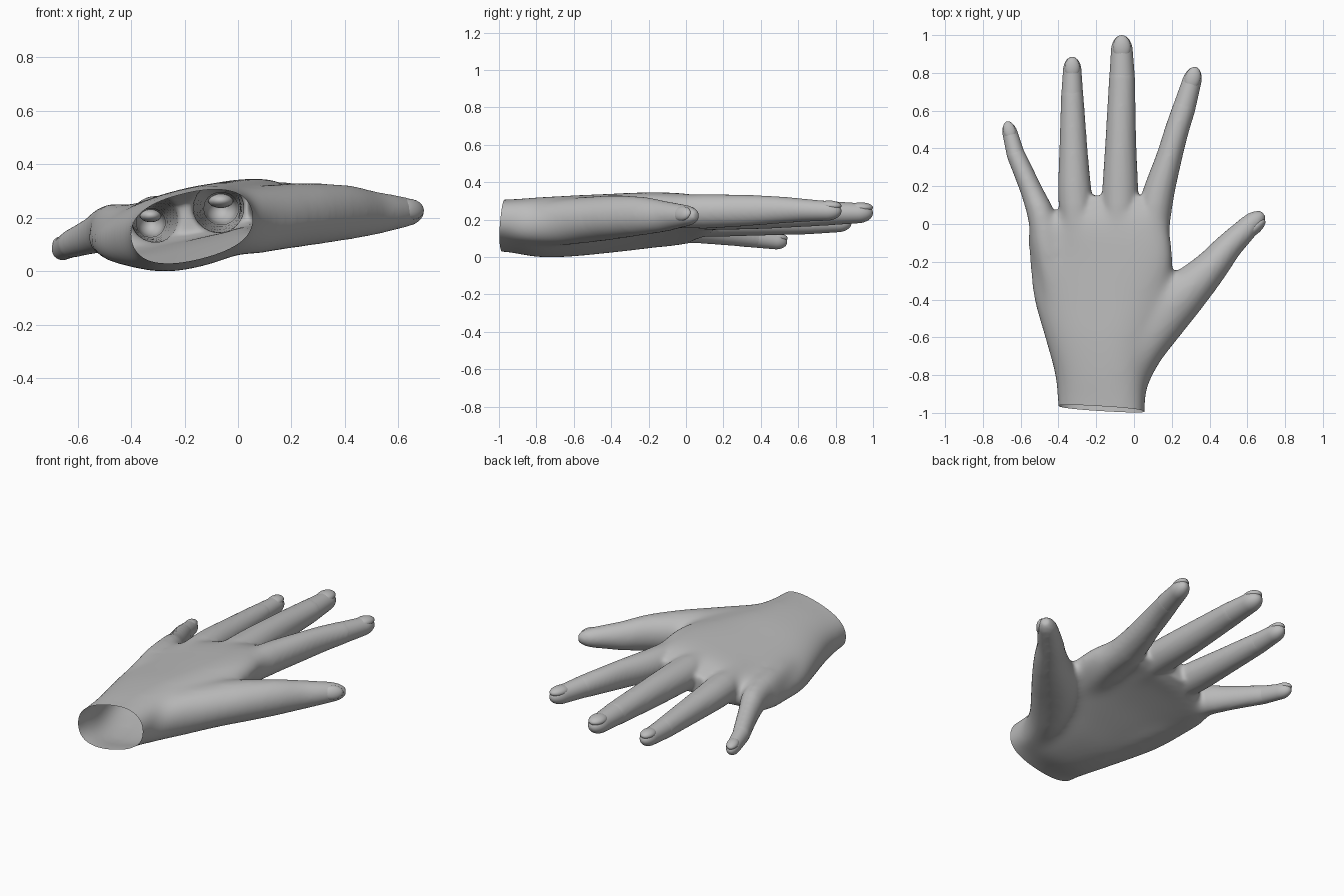
import bpy, bmesh, math
from mathutils import Vector, Matrix

if "Cube" in bpy.data.objects:
    bpy.data.objects.remove(bpy.data.objects["Cube"])

Z = Vector((0, 0, 1))
skin = bpy.data.materials.new("matte_grey")
skin.diffuse_color = (0.5, 0.5, 0.5, 1)
skin.use_nodes = True
skin.node_tree.nodes["Principled BSDF"].inputs["Base Color"].default_value = skin.diffuse_color


def frame(t, roll=0.0):
    """Side and up directions of a cross-section facing along t."""
    s = t.cross(Z).normalized()
    u = s.cross(t).normalized()
    return (s * math.cos(roll) + u * math.sin(roll),
            u * math.cos(roll) - s * math.sin(roll))


def refine(rings, steps=6):
    """Pass a smooth curve through all ring values."""
    rings = [(tuple(r) + (0, 0))[:7] for r in rings]
    out = []
    for i in range(len(rings) - 1):
        p0, p1 = rings[max(i - 1, 0)], rings[i]
        p2, p3 = rings[i + 1], rings[min(i + 2, len(rings) - 1)]
        for k in range(steps):
            t = k / steps
            out.append(tuple(
                b + .5 * t * (c - a + t * (2 * a - 5 * b + 4 * c - d + t * (3 * (b - c) + d - a)))
                for a, b, c, d in zip(p0, p1, p2, p3)))
    return out + [rings[-1]]


def loft(bm, rings, n=32, power=2.0, straight=False, cap_start=True):
    """Skin over oval rings: x, y, z, half width, half height, roll, underside dent."""
    pts = [Vector(r[:3]) for r in rings]
    loops = []
    for i, r in enumerate(rings):
        t = pts[min(i + 1, len(pts) - 1)] - pts[max(i - 1, 0)]
        t = Vector((0, 1, 0)) if straight else t.normalized()
        roll, dent = (tuple(r[5:]) + (0, 0))[:2]
        s, u = frame(t, roll)
        loop = []
        for k in range(n):
            a = 2 * math.pi * k / n
            c, d = math.cos(a), math.sin(a)
            a_s = math.copysign(abs(c) ** (2 / power), c) * r[3]
            a_u = math.copysign(abs(d) ** (2 / power), d) * r[4]
            if d < 0:
                a_u += dent * d * d
            loop.append(bm.verts.new(pts[i] + s * a_s + u * a_u))
        loops.append(loop)
    faces = []
    for a, b in zip(loops, loops[1:]):
        for k in range(n):
            j = (k + 1) % n
            faces.append(bm.faces.new((a[k], a[j], b[j], b[k])))
    if cap_start:
        faces.append(bm.faces.new(loops[0]))
    faces.append(bm.faces.new(loops[-1]))
    bmesh.ops.recalc_face_normals(bm, faces=faces)


def finish(name, bm):
    me = bpy.data.meshes.new(name)
    for f in bm.faces:
        f.smooth = True
    bm.to_mesh(me)
    bm.free()
    me.materials.append(skin)
    ob = bpy.data.objects.new(name, me)
    bpy.context.collection.objects.link(ob)
    return ob


def nail(name, pos, t, up, hw, hl, hh):
    """Curved nail set into the fingertip."""
    bm = bmesh.new()
    bmesh.ops.create_uvsphere(bm, u_segments=24, v_segments=12, radius=1)
    up = (up - t * up.dot(t)).normalized()
    s = t.cross(up)
    m = Matrix((s * hw, t * hl, up * hh)).transposed().to_4x4()
    m.translation = pos
    bmesh.ops.transform(bm, matrix=m, verts=bm.verts)
    finish(name, bm)


# Finger paths up to the last joint, then the end of the fingertip
fingers = {
    "index": ([(.04, -.35, .235, .08, .08), (.09, -.08, .252, .09, .09),
               (.122, .13, .255, .083, .088), (.185, .35, .26, .066, .079),
               (.225, .49, .262, .061, .07), (.267, .62, .261, .058, .06)],
              (.328, .83, .255)),
    "middle": ([(-.08, -.35, .225, .08, .08), (-.075, -.08, .242, .09, .09),
                (-.073, .15, .246, .093, .088), (-.07, .43, .246, .079, .081),
                (-.063, .78, .245, .066, .062)], (-.065, 1.0, .245)),
    "ring": ([(-.23, -.35, .195, .08, .08), (-.29, -.08, .205, .085, .085),
              (-.312, .15, .205, .086, .083), (-.32, .37, .2, .073, .073),
              (-.327, .69, .192, .056, .056)], (-.327, .885, .192)),
    "little": ([(-.4, -.4, .165, .08, .08), (-.46, -.13, .175, .08, .088),
                (-.488, .03, .17, .072, .085), (-.54, .17, .146, .056, .067),
                (-.627, .37, .112, .046, .05)], (-.672, .54, .086)),
}

# Palm and wrist
body = bmesh.new()
loft(body, refine([
    (-.172, -1.2, .178, .236, .122, .24),
    (-.172, -.97, .178, .236, .126, .24),
    (-.172, -.8, .17, .25, .146, .24),
    (-.18, -.6, .175, .298, .146, .24, .005),
    (-.178, -.4, .186, .36, .133, .24, .02),
    (-.172, -.2, .2, .39, .119, .24, .03),
    (-.182, -.02, .208, .378, .106, .235, .025),
    (-.12, .08, .22, .285, .086, .22, .01),
    (-.1, .15, .225, .22, .06, .2)]), n=56, power=2.45, straight=True)

# Heel of the palm below the little finger
loft(body, refine([
    (-.26, -.9, .13, .09, .08), (-.29, -.68, .113, .12, .1),
    (-.36, -.42, .13, .12, .1), (-.44, -.15, .152, .1, .09),
    (-.465, -.02, .16, .07, .075)]))

# Thumb
loft(body, refine([
    (-.05, -1.0, .19, .08, .085), (-.01, -.82, .183, .095, .105),
    (.045, -.67, .195, .115, .125), (.148, -.505, .212, .134, .125),
    (.27, -.365, .224, .123, .12), (.4, -.235, .23, .093, .103),
    (.5, -.12, .228, .073, .083), (.57, -.05, .23, .064, .068),
    (.62, .0, .231, .056, .057), (.655, .03, .231, .046, .046),
    (.684, .056, .231, .022, .025)]))

# Finger shafts and separate fingertips with nails
joints = []
for name, (path, end) in fingers.items():
    last = path[-1]
    a, b = Vector(last[:3]), Vector(end)
    w, h = last[3], last[4]
    path = [(x, y, z, hw + .003, hh + .003) for x, y, z, hw, hh in path]
    inner = a.lerp(b, .3)
    loft(body, refine(path) + [(*inner, w * .85, h * .85)])
    rings = []
    for i in range(17):
        t = 1 - (1 - i / 16) ** 1.6
        k = 1 - .14 * min(t / .6, 1)
        if t > .6:
            k *= math.sqrt(max(1 - ((t - .6) / .4) ** 2, .0004))
        rings.append((*a.lerp(b, t), (w + .001) * k, (h + .001) * k))
    bm = bmesh.new()
    loft(bm, rings, cap_start=False)
    # leave the joint end of the fingertip open
    finish(name + "_fingertip", bm)
    d = (b - a).normalized()
    joints.append((a, d))
    up = frame(d)[1]
    nail(name + "_nail", a.lerp(b, .7) + up * h * .48, d, up,
         w * .72, (b - a).length * .3, h * .45)

d = Vector((.72, .69, 0)).normalized()
out = Vector((.62, -.65, .3)).normalized()
nail("thumb_nail", Vector((.625, .0, .232)) + out * .032, d, out, .04, .064, .026)

# Fuse palm, thumb and fingers into one smooth skin
hand = finish("hand", body)
rm = hand.modifiers.new("fuse", 'REMESH')
rm.mode = 'VOXEL'
rm.voxel_size = .011
rm.use_smooth_shade = True
sm = hand.modifiers.new("soften", 'SMOOTH')
sm.factor = .5
sm.iterations = 8
dg = bpy.context.evaluated_depsgraph_get()
fused = bpy.data.meshes.new_from_object(hand.evaluated_get(dg))
hand.modifiers.clear()

# Blend the palm joints further, fading out toward the fingers and thumb tip
bm = bmesh.new()
bm.from_mesh(fused)
for k in range(50):
    soft = [v for v in bm.verts if v.co.y < .1 - k * .003 and v.co.x < .42 - k * .003]
    bmesh.ops.smooth_vert(bm, verts=soft, factor=.5,
                          use_axis_x=True, use_axis_y=True, use_axis_z=True)

# Cut the wrist open so the hand is a hollow shell
bmesh.ops.bisect_plane(bm, geom=bm.verts[:] + bm.edges[:] + bm.faces[:],
                       plane_co=(-.17, -.978, .175), plane_no=(-.08, -1, .1),
                       clear_outer=True)

# Open the finger shafts just inside their fingertips
hidden = []
for f in bm.faces:
    p = f.calc_center_median()
    for a, d in joints:
        along = (p - a).dot(d)
        if along > .015 and (p - a - d * along).length < .1:
            hidden.append(f)
            break
bmesh.ops.delete(bm, geom=hidden, context='FACES')
low = min(v.co.z for v in bm.verts)
for f in bm.faces:
    f.smooth = True
    f.material_index = 0
bm.to_mesh(fused)
bm.free()
fused.materials.clear()
fused.materials.append(skin)
hand.data = fused

# Stand everything on the ground
for ob in bpy.context.collection.objects:
    ob.data.transform(Matrix.Translation((0, 0, -low)))
